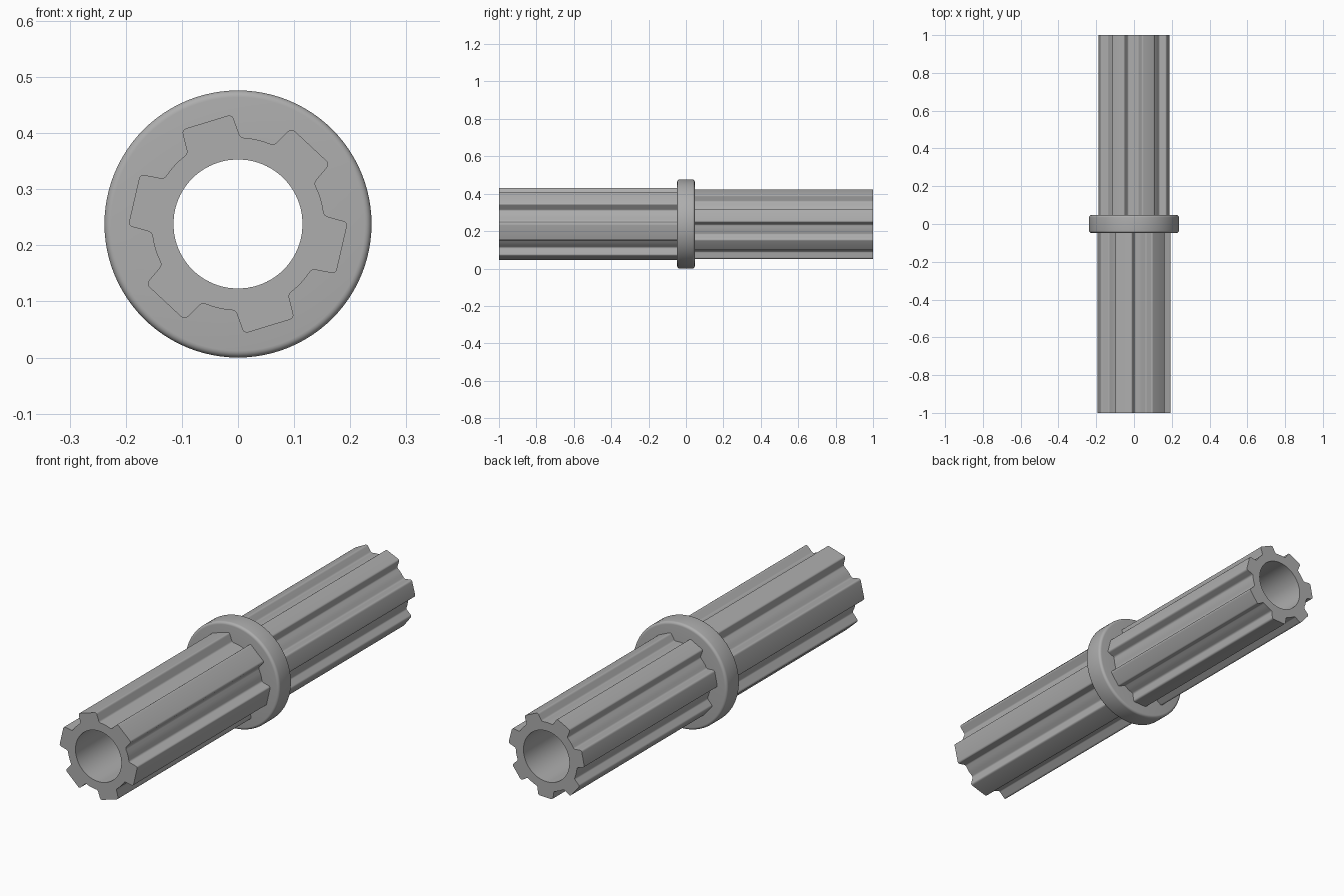
import bpy, bmesh, math
from mathutils import Vector

cube = bpy.data.objects.get("Cube")
if cube:
    bpy.data.objects.remove(cube, do_unlink=True)

AXIS_Z = 0.238    # height of the tube axis
BORE = 0.115
VALLEY = 0.154    # radius of the grooves between splines
COLLAR = 0.238
HALF_COLLAR = 0.047

grey = bpy.data.materials.new("plain grey")
grey.use_nodes = True
colour = (0.42, 0.42, 0.42, 1)
grey.diffuse_color = colour
grey.node_tree.nodes["Principled BSDF"].inputs["Base Color"].default_value = colour


def polar(radius, angle):
    return Vector((radius * math.cos(angle), radius * math.sin(angle)))


def rounded(before, corner, after, size, steps=4):
    """Points that round one corner of a profile."""
    a = corner + (before - corner).normalized() * size
    b = corner + (after - corner).normalized() * size
    return [a * (1 - t) ** 2 + corner * 2 * t * (1 - t) + b * t ** 2
            for t in (i / steps for i in range(steps + 1))]


def spline_profile(teeth, first_angle, tip_radius, tip_half, base_half):
    """Outline of a splined shaft, anticlockwise."""
    points = []
    pitch = math.tau / teeth
    base = math.asin(base_half / VALLEY)
    tip = math.atan2(tip_half, tip_radius)
    tip_r = math.hypot(tip_half, tip_radius)
    for i in range(teeth):
        c = first_angle + i * pitch
        gap = pitch - 2 * base
        floor = [polar(VALLEY, c + base + gap * k / 6) for k in range(7)]
        previous = polar(VALLEY, c - base - gap / 6)
        b0, t0 = polar(VALLEY, c - base), polar(tip_r, c - tip)
        t1, b1 = polar(tip_r, c + tip), floor[0]
        points += rounded(previous, b0, t0, 0.007)
        points += rounded(b0, t0, t1, 0.009)
        points += rounded(t0, t1, b1, 0.009)
        points += rounded(t1, b1, floor[1], 0.007)
        points += floor[2:5]
    return points


def finish(name, bm):
    bmesh.ops.recalc_face_normals(bm, faces=bm.faces)
    mesh = bpy.data.meshes.new(name)
    bm.to_mesh(mesh)
    bm.free()
    mesh.materials.append(grey)
    obj = bpy.data.objects.new(name, mesh)
    bpy.context.collection.objects.link(obj)
    bpy.ops.object.select_all(action='DESELECT')
    obj.select_set(True)
    bpy.context.view_layer.objects.active = obj
    bpy.ops.object.shade_smooth_by_angle(angle=math.radians(30))
    return obj


def loft(name, rings, closed=False):
    """Skin matching rings, each given as (points, y)."""
    bm = bmesh.new()
    loops = [[bm.verts.new((p.x, y, p.y + AXIS_Z)) for p in pts] for pts, y in rings]
    pairs = list(zip(loops, loops[1:]))
    if closed:
        pairs.append((loops[-1], loops[0]))
    for a, b in pairs:
        for i in range(len(a)):
            j = (i + 1) % len(a)
            bm.faces.new((a[i], a[j], b[j], b[i]))
    return finish(name, bm)


def circle(radius, count, start=0.0):
    return [polar(radius, start + math.tau * i / count) for i in range(count)]


def shaft(name, profile, end):
    """Hollow splined shaft from the collar out to y = end."""
    root = math.copysign(HALF_COLLAR, end)
    start = math.atan2(profile[0].y, profile[0].x)
    bore = circle(BORE, len(profile), start)
    loft(name, [(profile, root), (profile, end), (bore, end), (bore, root)])


# Six wide splines in front, seven narrow ones behind
shaft("front_shaft", spline_profile(6, math.radians(47), 0.190, 0.047, 0.049), -1)
shaft("back_shaft", spline_profile(7, math.radians(14.4), 0.187, 0.037, 0.041), 1)

# Collar ring with rounded rims
BEVEL = 0.012
section = [(BORE, -HALF_COLLAR)]
for side in (-1, 1):
    arc = []
    for k in range(6):
        a = math.pi / 2 * k / 5
        arc.append((COLLAR - BEVEL + BEVEL * math.sin(a),
                    side * (HALF_COLLAR - BEVEL + BEVEL * math.cos(a))))
    section += arc if side < 0 else arc[::-1]
section.append((BORE, HALF_COLLAR))
loft("collar", [(circle(r, 96), y) for r, y in section], closed=True)
